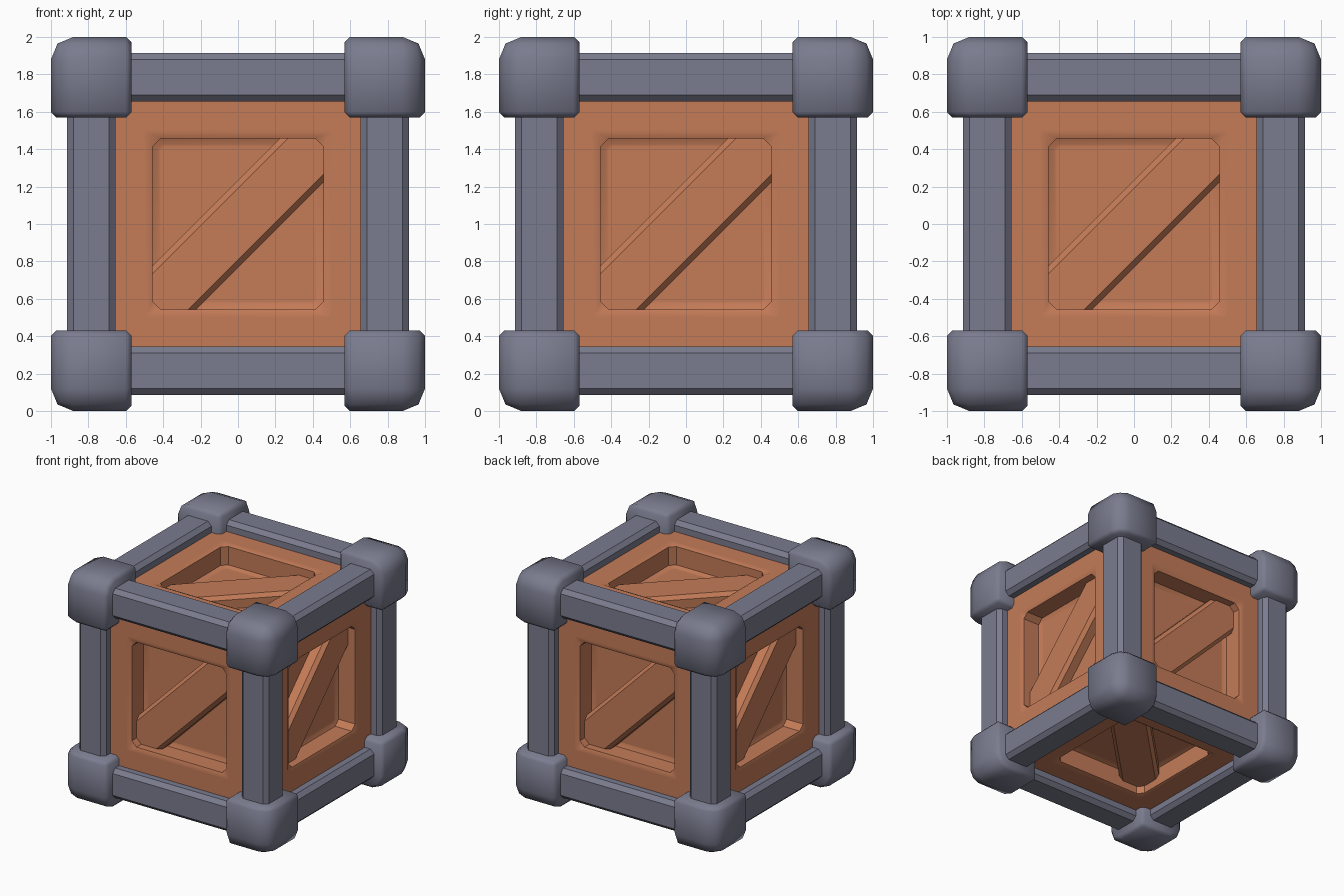
import bpy
import bmesh
from math import pi, radians
from mathutils import Matrix

default = bpy.data.objects.get("Cube")
if default:
    bpy.data.objects.remove(default, do_unlink=True)

LIFT = Matrix.Translation((0, 0, 1))


def material(name, rgb):
    mat = bpy.data.materials.new(name)
    mat.use_nodes = True
    mat.diffuse_color = (*rgb, 1)
    bsdf = next(n for n in mat.node_tree.nodes if n.type == "BSDF_PRINCIPLED")
    bsdf.inputs["Base Color"].default_value = (*rgb, 1)
    return mat


METAL = material("slate metal", (0.195, 0.2, 0.272))
WOOD = material("orange wood", (0.555, 0.2, 0.097))


def finish(name, bm, mat, matrix, smooth_angle=None):
    """Place a mesh around the crate centre and shade it."""
    bm.transform(LIFT @ matrix)
    if matrix.determinant() < 0:
        bmesh.ops.reverse_faces(bm, faces=bm.faces)
    mesh = bpy.data.meshes.new(name)
    bm.to_mesh(mesh)
    bm.free()
    mesh.materials.append(mat)
    obj = bpy.data.objects.new(name, mesh)
    bpy.context.collection.objects.link(obj)
    if smooth_angle:
        bpy.ops.object.select_all(action="DESELECT")
        obj.select_set(True)
        bpy.context.view_layer.objects.active = obj
        bpy.ops.object.shade_smooth_by_angle(angle=radians(smooth_angle))


def box(size):
    bm = bmesh.new()
    bmesh.ops.create_cube(bm, size=1)
    bmesh.ops.scale(bm, vec=size, verts=bm.verts)
    return bm


def bevel(bm, edges, width, segments=1):
    bmesh.ops.bevel(bm, geom=edges, offset=width, segments=segments,
                    profile=0.5, affect="EDGES", clamp_overlap=True)


# Corner blocks: wide rounded outer edges, narrow chamfers on the inner ones
def corner_block(name, sx, sy, sz):
    bm = box((0.43, 0.43, 0.43))
    bmesh.ops.translate(bm, vec=(0.785, 0.785, 0.785), verts=bm.verts)
    tip = max(bm.verts, key=lambda v: sum(v.co))
    bevel(bm, list(tip.link_edges), 0.12, 2)
    inner = [e for e in bm.edges if e.calc_face_angle() > 1.2]
    bevel(bm, inner, 0.028)
    finish(name, bm, METAL, Matrix.Diagonal((sx, sy, sz, 1)), 50)


# Beams: chamfered bars along each crate edge
def beam(name, axis, a, b):
    bm = box((0.26, 0.26, 1.3))
    bevel(bm, [e for e in bm.edges
               if abs(e.verts[0].co.z - e.verts[1].co.z) > 1], 0.035)
    turn = (Matrix.Rotation(pi / 2, 4, "Y"), Matrix.Rotation(pi / 2, 4, "X"),
            Matrix.Identity(4))[axis]
    centre = [a * 0.785, b * 0.785]
    centre.insert(axis, 0)
    finish(name, bm, METAL, Matrix.Translation(centre) @ turn)


# Panels: a flat frame, an eased rim, a straight wall and an eased floor
def panel(name, matrix):
    bm = bmesh.new()

    def ring(half, cut, depth):
        k = half - cut
        outline = [(-k, -half), (k, -half), (half, -k), (half, k),
                   (k, half), (-k, half), (-half, k), (-half, -k)]
        return [bm.verts.new((x, -depth, z)) for x, z in outline]

    rings = [ring(0.8, 0.02, 0.825), ring(0.5, 0.01, 0.825),
             ring(0.49, 0.01, 0.825), ring(0.458, 0.045, 0.81),
             ring(0.458, 0.045, 0.65), ring(0.425, 0.02, 0.635),
             ring(0.415, 0.02, 0.635)]
    for outer, inner in zip(rings, rings[1:]):
        for i in range(8):
            j = (i + 1) % 8
            bm.faces.new((outer[i], outer[j], inner[j], inner[i]))
    bm.faces.new(rings[-1])
    finish(name, bm, WOOD, matrix, 30)


# Braces: chamfered diagonal planks lying in the recesses
def brace(name, matrix):
    bm = box((1.26, 0.12, 0.33))
    bevel(bm, [e for e in bm.edges
               if all(v.co.y < 0 for v in e.verts)
               and abs(e.verts[0].co.x - e.verts[1].co.x) > 1], 0.03)
    place = Matrix.Translation((0, -0.683, 0)) @ Matrix.Rotation(-pi / 4, 4, "Y")
    finish(name, bm, WOOD, matrix @ place)


for sx in (-1, 1):
    for sy in (-1, 1):
        for sz in (-1, 1):
            label = "_".join(("top" if sz > 0 else "bottom",
                              "front" if sy < 0 else "back",
                              "left" if sx > 0 else "right"))
            corner_block(label + "_corner", sx, sy, sz)

for axis, letter in enumerate(("width", "depth", "upright")):
    for n, (a, b) in enumerate(((-1, -1), (-1, 1), (1, -1), (1, 1))):
        beam(f"{letter}_beam_{n + 1}", axis, a, b)


def spin(quarter):
    return Matrix.Rotation(quarter * pi / 2, 4, "Z")


sides = {"front": spin(0), "left": spin(1), "back": spin(2), "right": spin(3),
         "top": Matrix.Rotation(-pi / 2, 4, "X"),
         "bottom": spin(1) @ Matrix.Rotation(pi / 2, 4, "X")}
for side, matrix in sides.items():
    panel(side + "_panel", matrix)
    brace(side + "_brace", matrix)
